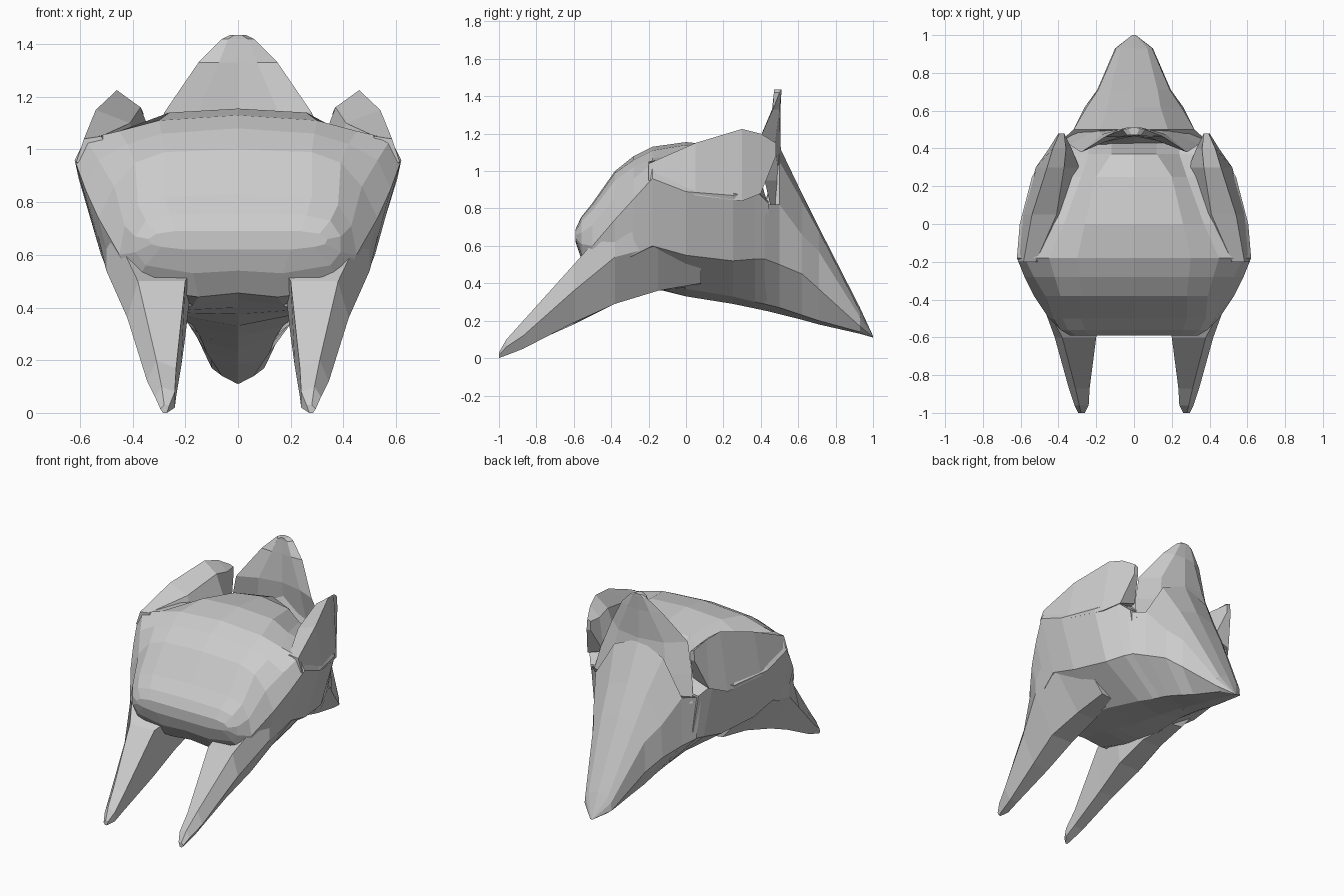
import bpy, bmesh


def loft(name, rings, mirror=False):
    """Skin a list of equal-length closed 3D rings and cap both ends."""
    bm = bmesh.new()
    rows = [[bm.verts.new(p) for p in ring] for ring in rings]
    n = len(rows[0])
    for a, b in zip(rows, rows[1:]):
        for i in range(n):
            j = (i + 1) % n
            bm.faces.new((a[i], a[j], b[j], b[i]))
    bm.faces.new(rows[0])
    bm.faces.new(rows[-1])
    bmesh.ops.recalc_face_normals(bm, faces=bm.faces)
    mesh = bpy.data.meshes.new(name)
    bm.to_mesh(mesh)
    bm.free()
    ob = bpy.data.objects.new(name, mesh)
    bpy.context.collection.objects.link(ob)
    if mirror:
        ob.modifiers.new("Mirror", 'MIRROR')
    return ob


def whole(y, top, half, bottom):
    """Symmetric cross-section from its right half (x, z pairs)."""
    right = [(x, y, z) for x, z in half]
    left = [(-x, y, z) for x, z in reversed(half)]
    return [(0, y, top)] + right + [(0, y, bottom)] + left


def ring(y, pts):
    return [(x, y, z) for x, z in pts]


# Domed main hull: y, top height, right half outline, bottom height
hull = [
    (-.59, .69, [(.24, .69), (.31, .68), (.34, .66), (.33, .64), (.29, .63), (.2, .62)], .62),
    (-.56, .755, [(.26, .75), (.35, .73), (.39, .67), (.39, .61), (.35, .56), (.17, .53)], .54),
    (-.50, .83, [(.28, .82), (.38, .79), (.43, .71), (.45, .60), (.40, .47), (.15, .44)], .455),
    (-.38, 1.0, [(.28, .99), (.39, .95), (.47, .86), (.53, .74), (.47, .50), (.17, .41)], .43),
    (-.18, 1.13, [(.3, 1.11), (.45, 1.07), (.58, 1.04), (.62, .96), (.52, .60), (.25, .38)], .375),
    (.0, 1.155, [(.26, 1.14), (.37, 1.08), (.5, 1.05), (.605, .89), (.50, .55), (.22, .37)], .33),
    (.25, 1.13, [(.2, 1.10), (.28, 1.03), (.4, 1.0), (.54, .87), (.44, .52), (.17, .33)], .29),
    (.37, 1.08, [(.12, 1.03), (.24, .88), (.34, .90), (.46, .90), (.39, .53), (.15, .30)], .265),
]
# extra rounding station on the brow
brow = (-.28, 1.08, [(.29, 1.06), (.42, 1.02), (.53, .96), (.58, .85), (.50, .55), (.21, .39)], .40)
hull.insert(4, brow)
# closing station behind the dome, hidden under the crest
hull.append((.44, .80, [(.12, .80), (.24, .82), (.32, .84), (.40, .83), (.35, .53), (.14, .285)], .25))
loft("domed_hull", [whole(*s) for s in hull])

# Tapering rear tail
tail = [
    (.42, .82, [(.2, .82), (.41, .82), (.37, .53), (.145, .29)], .255),
    (.50, 1.13, [(.18, 1.05), (.32, .82), (.32, .50), (.135, .27)], .235),
    (.62, .88, [(.14, .84), (.25, .66), (.26, .45), (.12, .23)], .205),
    (.71, .70, [(.125, .68), (.19, .57), (.195, .37), (.10, .20)], .18),
    (.93, .27, [(.07, .25), (.095, .22), (.10, .17), (.06, .14)], .13),
    (1.0, .118, [(.006, .117), (.01, .115), (.01, .114), (.006, .112)], .11),
]
loft("tail", [whole(*s) for s in tail])

# Pair of front prongs, sinking into the hull flanks
prong = [
    (-1.0, [(.27, 0), (.285, 0), (.295, .015), (.28, .03), (.26, .03)]),
    (-.96, [(.24, .02), (.29, .015), (.315, .06), (.29, .10), (.24, .08)]),
    (-.87, [(.235, .06), (.30, .05), (.345, .12), (.31, .20), (.235, .17)]),
    (-.60, [(.215, .18), (.33, .19), (.42, .36), (.38, .50), (.20, .50)]),
    (-.38, [(.20, .29), (.36, .29), (.50, .54), (.50, .75), (.17, .55)]),
    (-.15, [(.2, .36), (.34, .36), (.515, .60), (.58, .88), (.2, .60)]),
    (.08, [(.25, .39), (.33, .40), (.46, .56), (.54, .85), (.25, .60)]),
]
loft("front_prong", [ring(*s) for s in prong], mirror=True)

# Pair of raised shoulder fins
shoulder = [
    (-.20, [(.615, .95), (.585, 1.04), (.52, 1.05), (.45, .95)]),
    (.05, [(.59, .87), (.54, 1.15), (.41, 1.10), (.36, .95)]),
    (.30, [(.52, .84), (.46, 1.225), (.37, 1.16), (.29, .95)]),
    (.40, [(.45, .88), (.43, 1.20), (.36, 1.14), (.33, .92)]),
    (.48, [(.40, 1.08), (.395, 1.15), (.37, 1.14), (.37, 1.08)]),
]
loft("shoulder_fin", [ring(*s) for s in shoulder], mirror=True)


# Curved crest standing at the back, stacked upwards
def crest_ring(z, back, mid, edge):
    half = [mid, edge, (mid[0] * .9, mid[1] - .04)]
    pts = [(0, back)] + half + [(0, back - .04)]
    pts += [(-x, y) for x, y in reversed(half)]
    return [(x, y, z) for x, y in pts]


crest = [
    (.78, .55, (.22, .52), (.37, .46)),
    (.95, .53, (.20, .50), (.34, .42)),
    (1.14, .505, (.17, .475), (.28, .38)),
    (1.33, .505, (.08, .50), (.15, .465)),
    (1.42, .51, (.04, .51), (.06, .50)),
    (1.435, .51, (.015, .51), (.03, .505)),
]
loft("rear_crest", [crest_ring(*s) for s in crest])
